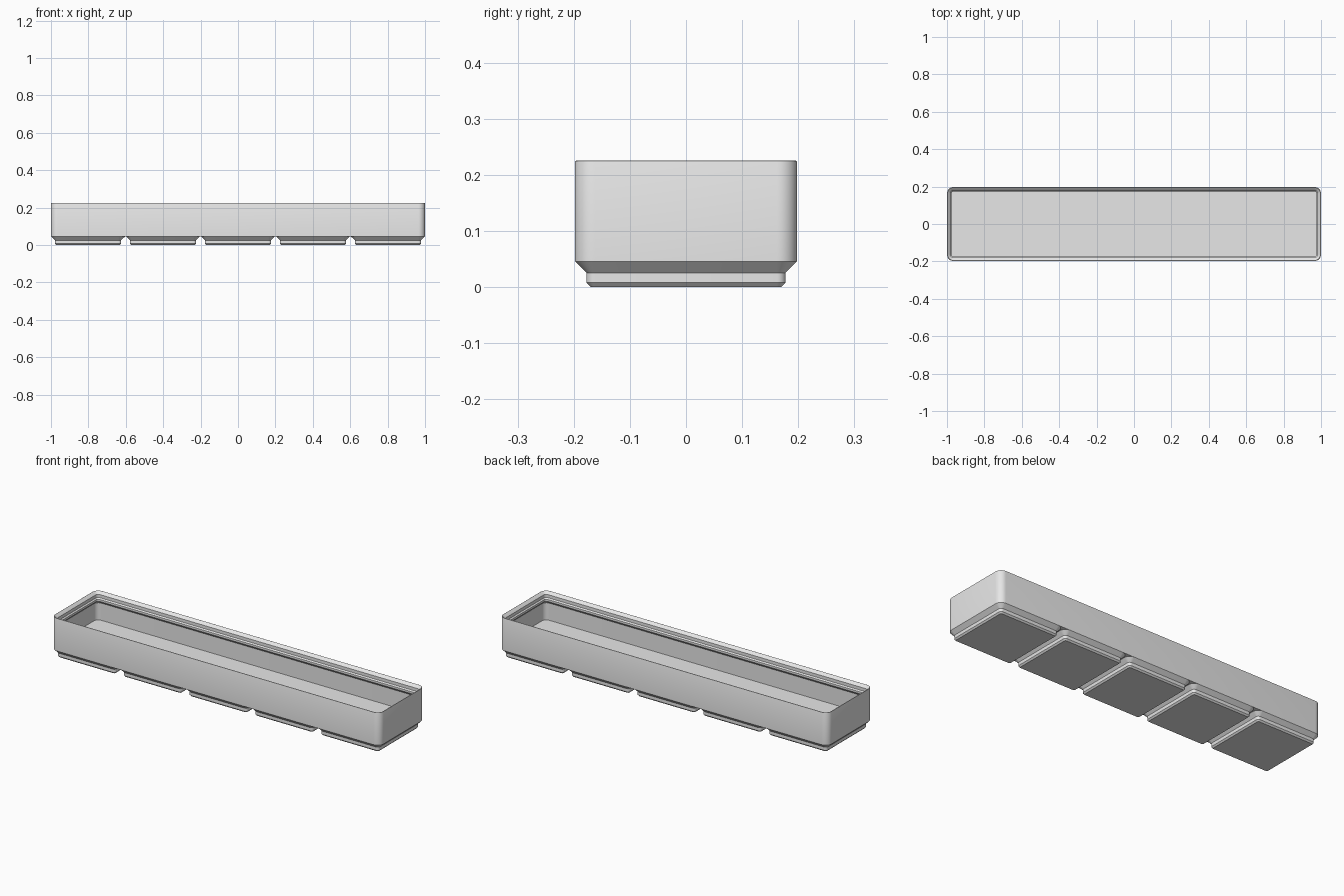
import bpy, bmesh
from math import cos, sin, pi, radians

cube = bpy.data.objects.get("Cube")
if cube:
    bpy.data.objects.remove(cube, do_unlink=True)

MM = 2 / 209.5            # one millimetre in model units
PITCH = 42 * MM           # spacing of the feet
HALF_L, HALF_W = 1.0, 20.75 * MM
RADIUS = 3.75 * MM
TOP = 0.2255

grey = bpy.data.materials.new("light_grey")
grey.use_nodes = True
grey.diffuse_color = (0.8, 0.8, 0.8, 1)
grey.node_tree.nodes["Principled BSDF"].inputs["Base Color"].default_value = (0.8, 0.8, 0.8, 1)


def ring(bm, half_x, half_y, inset, z, steps=8):
    """Rounded rectangle of vertices, shrunk by inset."""
    r = RADIUS - inset
    verts = []
    for q, (sx, sy) in enumerate([(1, 1), (-1, 1), (-1, -1), (1, -1)]):
        for i in range(steps + 1):
            a = (q + i / steps) * pi / 2
            verts.append(bm.verts.new((sx * (half_x - RADIUS) + r * cos(a),
                                       sy * (half_y - RADIUS) + r * sin(a), z)))
    return verts


def loft(name, half_x, half_y, profile, cap_end, x=0):
    """Skin a profile of (inset, height) pairs around a rounded rectangle."""
    bm = bmesh.new()
    rings = [ring(bm, half_x, half_y, inset, z) for inset, z in profile]
    for low, high in zip(rings, rings[1:]):
        for i in range(len(low)):
            j = (i + 1) % len(low)
            bm.faces.new((low[i], low[j], high[j], high[i]))
    bm.faces.new(rings[0][::-1])
    if cap_end:
        bm.faces.new(rings[-1])
    mesh = bpy.data.meshes.new(name)
    bm.to_mesh(mesh)
    bm.free()
    mesh.materials.append(grey)
    obj = bpy.data.objects.new(name, mesh)
    obj.location.x = x
    bpy.context.collection.objects.link(obj)
    bpy.ops.object.select_all(action='DESELECT')
    obj.select_set(True)
    bpy.context.view_layer.objects.active = obj
    bpy.ops.object.shade_smooth_by_angle(angle=radians(30))
    return obj


# Tray: outer wall, rounded rim, stepped stacking lip, inner wall and floor
BASE = 0.046
FLOOR = 7 * MM
tray = [
    (0, BASE), (0, TOP - 0.004), (0.001, TOP - 0.001), (0.003, TOP),
    (0.0045, TOP - 0.001), (0.018, TOP - 0.0145), (0.018, TOP - 0.0315),
    (0.0242, TOP - 0.038), (0.0242, TOP - 0.049), (0.0095, TOP - 0.064),
    (0.0095, FLOOR),
]
loft("tray", HALF_L, HALF_W, tray, True)

# Feet: five stepped square pads under the tray
foot = [(2.95 * MM, 0), (2.15 * MM, 0.0078), (2.15 * MM, 0.0255), (0, BASE)]
for n in range(5):
    loft(f"foot_{n + 1}", HALF_W, HALF_W, foot, False, (n - 2) * PITCH)
